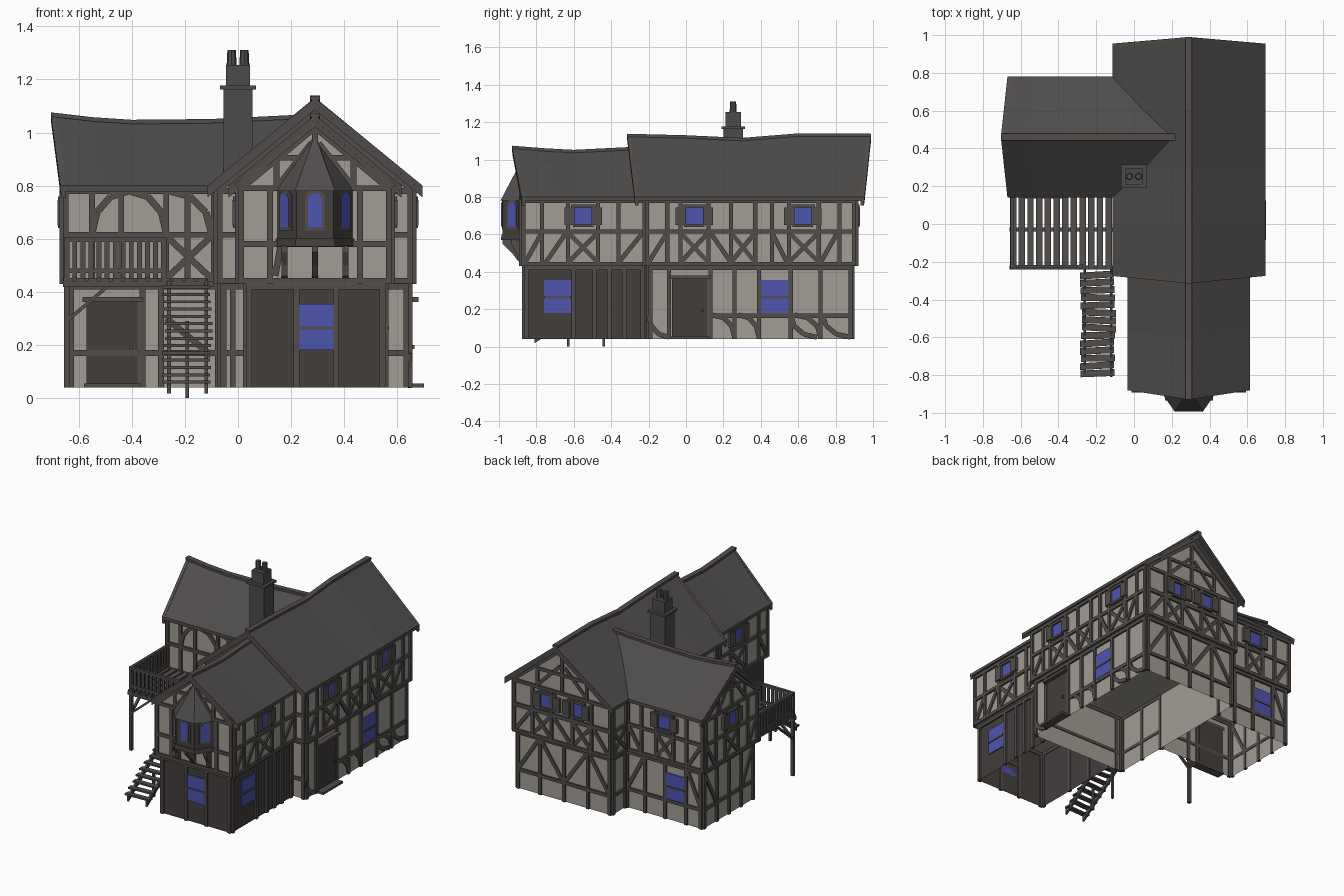
import bpy, bmesh, math, random
from mathutils import Vector as V

if "Cube" in bpy.data.objects:
    bpy.data.objects.remove(bpy.data.objects["Cube"])
random.seed(4)
COL = {"timber": (.082, .074, .071), "roof_shingle": (.078, .073, .071), "plaster": (.36, .335, .295),
       "blue_glass": (.075, .092, .42), "dark_plank": (.056, .049, .046), "chimney_stone": (.075, .07, .068)}
MAT = {}
for n, c in COL.items():
    MAT[n] = bpy.data.materials.new(n)
    MAT[n].diffuse_color = (*c, 1)
parts = {}

def part(name, mat):
    if name not in parts:
        parts[name] = (bmesh.new(), mat)
    return parts[name][0]

def loft(bm, a, b, caps=True):
    va, vb = [bm.verts.new(p) for p in a], [bm.verts.new(p) for p in b]
    for i in range(len(a)):
        j = (i + 1) % len(a)
        bm.faces.new((va[i], va[j], vb[j], vb[i]))
    if caps:
        bm.faces.new(va)
        bm.faces.new(vb)

def box(bm, x0, x1, y0, y1, z0, z1, caps=True):
    r = lambda z: [V((x0, y0, z)), V((x1, y0, z)), V((x1, y1, z)), V((x0, y1, z))]
    loft(bm, r(z0), r(z1), caps)

def bar(bm, p, q, s, t):  # beam from p to q, with full cross-section vectors s and t
    p, q, s, t = V(p), V(q), V(s) / 2, V(t) / 2
    loft(bm, [p - s - t, p + s - t, p + s + t, p - s + t], [q - s - t, q + s - t, q + s + t, q - s + t])

# wall frames: origin, horizontal direction, outward normal
def wx(y, s): return V((0, y, 0)), V((1, 0, 0)), V((0, s, 0))
def wy(x, s): return V((x, 0, 0)), V((0, 1, 0)), V((s, 0, 0))
def shape(bm, W, pts, d, d0=-.005):
    f = lambda k: [W[0] + W[1] * u + W[2] * k + V((0, 0, z)) for u, z in pts]
    loft(bm, f(d0), f(d))

def rect(bm, W, u0, u1, z0, z1, d, d0=-.005):
    shape(bm, W, [(u0, z0), (u1, z0), (u1, z1), (u0, z1)], d, d0)

def strut(W, a, b, w=.024, d=.01):
    du, dz = b[0] - a[0], b[1] - a[1]
    l = math.hypot(du, dz) * 2 / w
    n = (-dz / l, du / l)
    shape(part("timber_frame", "timber"), W, [(a[0] - n[0], a[1] - n[1]), (b[0] - n[0], b[1] - n[1]),
          (b[0] + n[0], b[1] + n[1]), (a[0] + n[0], a[1] + n[1])], d)

def arc(W, u0, z0, u1, z1):  # curved brace, leaves its post vertically
    P = [(u0 + (u1 - u0) * (1 - math.cos(t)), z0 + (z1 - z0) * math.sin(t)) for t in (0, .52, 1.05, 1.57)]
    for a, b in zip(P, P[1:]):
        strut(W, a, b, .026, .009)

def frame(W, u0, u1, z0, z1, posts, rails, xs=(), diags=(), arcs=()):
    for u in [u0 + .011, u1 - .011] + list(posts):
        strut(W, (u, z0), (u, z1), .022, .012)
    for z in rails:
        strut(W, (u0, z), (u1, z), .022, .012)
    for a, b, za, zb in xs:
        strut(W, (a, za), (b, zb)); strut(W, (a, zb), (b, za), .024, .008)
    for d in diags:
        strut(W, d[:2], d[2:])
    for a in arcs:
        arc(W, *a)

def shutter_window(W, u, z=.7):
    rect(part("small_window_glass", "blue_glass"), W, u - .048, u + .048, z - .048, z + .048, .006, 0)
    t = part("window_shutters", "timber")
    for s in (-1, 1):
        a, b = sorted((u + s * .046, u + s * .1))
        rect(t, W, a, b, z - .05, z + .045, .02)
    rect(t, W, u - .065, u + .065, z + .043, z + .06, .018)
    rect(t, W, u - .055, u + .055, z - .06, z - .045, .018)

def big_window(W, u0, u1):
    rect(part("large_window_glass", "blue_glass"), W, u0, u1, .18, .355, .008, 0)
    rect(part("window_bars", "timber"), W, u0, u1, .258, .27, .013)

def door(W, u0, u1):
    rect(part("doors", "dark_plank"), W, u0, u1, .05, .365, .009)
    t = part("door_trim", "timber")
    rect(t, W, u0 - .015, u1 + .015, .362, .38, .035)
    rect(t, W, u0 - .01, u1 + .01, .04, .055, .055)
    rect(t, W, u1 - .035, u1 - .022, .185, .2, .02)

# lower walls, open underneath
box(part("ground_floor_walls", "plaster"), -.065, .645, -.2, .89, .04, .43, False)
box(part("ground_floor_walls", "plaster"), -.64, -.065, .19, .735, .04, .43, False)
box(part("front_plank_walls", "dark_plank"), .03, .555, -.865, -.2, .04, .43, False)

# upper storeys with gables
def upper(name, axis, c, hw, t0, t1, ze, zr):
    prof = [(c - hw, .43), (c + hw, .43), (c + hw, ze), (c, zr), (c - hw, ze)]
    f = lambda t: [V((u, t, z)) if axis == 'y' else V((t, u, z)) for u, z in prof]
    loft(part(name, "plaster"), f(t0), f(t1))
upper("main_upper_walls", 'y', .29, .37, -.22, .91, .79, 1.085)
upper("front_upper_walls", 'y', .29, .29, -.88, -.2, .79, 1.02)
upper("wing_upper_walls", 'x', .46, .285, -.66, 0, .79, 1.01)

# sagging gable roofs with ridge caps and barge boards
def roof(name, axis, c, hw, ridge, e0, e1, ez, ends):
    P = (lambda t, u, z: V((u, t, z))) if axis == 'y' else (lambda t, u, z: V((t, u, z)))
    bm = part(name, "roof_shingle")
    r0, r1 = ridge[0][0], ridge[-1][0]
    rings = []
    for t, z in ridge:
        e = e0 + (e1 - e0) * (t - r0) / (r1 - r0)
        pts = [P(e, c - hw, ez), P(t, c, z), P(e, c + hw, ez)]
        rings.append([bm.verts.new(p) for p in pts + [p - V((0, 0, .022)) for p in reversed(pts)]])
    for a, b in zip(rings, rings[1:]):
        for i in range(6):
            bm.faces.new((a[i], a[(i + 1) % 6], b[(i + 1) % 6], b[i]))
    bm.faces.new(rings[0]); bm.faces.new(rings[-1])
    tm = part("ridge_and_barge_boards", "timber")
    for (a, za), (b, zb) in zip(ridge, ridge[1:]):
        bar(tm, P(a, c, za), P(b, c, zb), P(0, .036, 0), (0, 0, .016))
    for k in ends:
        r, z = ridge[k]
        e, inn = (e0, .012) if k == 0 else (e1, -.012)
        for s in (-1, 1):
            bar(tm, P(e + inn, c + s * hw, ez - .022), P(r + inn, c, z - .022), (0, 0, .045), P(.018, 0, 0))
roof("main_roof", 'y', .29, .405, [(-.315, 1.13), (0, 1.122), (.3, 1.108), (.6, 1.132), (.99, 1.13)],
     -.275, .955, .8, (0, -1))
roof("front_roof", 'y', .29, .325, [(-.93, 1.066), (-.75, 1.052), (-.6, 1.044), (-.28, 1.06)], -.88, -.26, .8, (0,))
roof("wing_roof", 'x', .46, .32, [(-.705, 1.068), (-.55, 1.05), (-.4, 1.04), (-.1, 1.043), (.25, 1.06)],
     -.67, .2, .8, (0,))

UP = (.442, .615, .78)
# east side
E = wy(.66, 1)
frame(E, -.22, .91, .43, .79, [-.1, -.03, .12, .24, .37, .46, .55, .71, .82], UP,
      [(-.03, .12, .45, .61), (.55, .71, .45, .61), (.24, .37, .45, .61)],
      [(-.2, .45, -.1, .61), (.24, .45, .13, .61), (.46, .61, .54, .45), (.72, .45, .81, .61)])
E2 = wy(.58, 1)
frame(E2, -.88, -.21, .43, .79, [-.77, -.63, -.47, -.36], UP, [(-.63, -.47, .45, .61)],
      [(-.86, .45, -.77, .61), (-.75, .45, -.64, .61), (-.36, .45, -.23, .61)])
for W, u in ((E, .045), (E, .625), (E2, -.55)):
    shutter_window(W, u)
EL = wy(.645, 1)
frame(EL, -.2, .89, .04, .43, [-.09, .13, .26, .39, .56, .72], (.42,), (), [],
      [(-.2, .17, -.09, .05), (.26, .05, .14, .17), (.39, .05, .28, .17), (.56, .17, .7, .05),
       (.72, .05, .58, .17), (.73, .17, .88, .05)])
strut(EL, (.13, .165), (.89, .165))
big_window(EL, .4, .55)
door(EL, -.075, .115)
EP = wy(.555, 1)
frame(EP, -.865, -.22, .04, .43, [-.6, -.49, -.41, -.33], (.42,))
big_window(EP, -.76, -.615)

# north gable and wing back
N = wx(.91, 1)
frame(N, -.08, .66, .43, .79, [.07, .21, .37, .51], UP + (.62,),
      [(.07, .21, .45, .61), (.37, .51, .45, .61)], [(-.06, .45, .06, .61), (.64, .45, .52, .61), (.22, .45, .36, .61)])
shutter_window(N, .18); shutter_window(N, .4)
NL = wx(.89, 1)
frame(NL, -.065, .645, .04, .43, [.11, .29, .47], (.17, .42), (),
      [(-.05, .18, .1, .41), (.63, .18, .48, .41), (.12, .41, .28, .18), (.46, .41, .3, .18)])
NW = wx(.745, 1)
frame(NW, -.66, -.08, .43, .79, [-.53, -.43, -.3, -.19], UP, [(-.43, -.3, .45, .61)],
      [(-.64, .61, -.54, .45), (-.19, .45, -.09, .61)])
shutter_window(NW, -.365)
NWL = wx(.735, 1)
frame(NWL, -.64, -.065, .04, .43, [-.52, -.36, -.21], (.17, .42), (), [(-.63, .18, -.53, .41), (-.08, .18, -.2, .41)])
big_window(NWL, -.51, -.37)

# west sides
G = wy(-.66, -1)
frame(G, .175, .745, .43, .79, [.29, .39, .53, .63], UP, [(.39, .53, .45, .61)], [(.19, .61, .28, .45), (.73, .61, .64, .45)])
shutter_window(G, .46)
frame(wy(-.64, -1), .19, .735, .04, .43, [.33, .46, .59], (.17, .42), (), [(.2, .41, .32, .18), (.72, .41, .6, .18)])
Wm = wy(-.08, -1)
frame(Wm, -.22, .17, .43, .79, [-.02], UP, [(-.2, -.03, .45, .61)])
frame(wy(-.065, -1), -.2, .19, .04, .43, [0], (.17, .42))
frame(Wm, .75, .91, .43, .79, [], UP, [(.76, .9, .45, .61)])
frame(wy(-.065, -1), .74, .89, .04, .43, [], (.17, .42))
W2 = wy(0, -1)
frame(W2, -.88, -.21, .43, .79, [-.77, -.63, -.47, -.36], UP, [(-.63, -.47, .45, .61)], [(-.86, .45, -.77, .61), (-.36, .45, -.23, .61)])
shutter_window(W2, -.55)
frame(wy(.03, -1), -.865, -.22, .04, .43, [-.6, -.41], (.42,))

# south fronts
S = wx(-.88, -1)
frame(S, 0, .58, .43, .79, [.12, .46], (.442, .58, .79), (), [(.14, .46, .16, .57)])
frame(wx(-.22, -1), -.08, .66, .43, .79, [], UP)
frame(wx(-.2, -1), -.065, .645, .04, .43, [-.02], (.17, .42))
SP = wx(-.865, -1)
frame(SP, .03, .555, .04, .43, [.22, .37], (.42,))
big_window(SP, .222, .362)
SW = wx(.175, -1)
frame(SW, -.66, -.08, .43, .79, [-.55, -.44, -.27, -.19], UP, [(-.27, -.1, .45, .61)], (),
      [(-.55, .62, -.41, .78), (-.27, .62, -.41, .78), (-.1, .62, -.26, .78)])
SL = wx(.19, -1)
frame(SL, -.64, -.065, .04, .43, [-.36, -.29], (.17, .42), (), [(-.27, .3, -.1, .16)])
door(SL, -.57, -.375)

# gable timbers
for W, c, hw, zr in ((S, .29, .29, 1.03), (N, .29, .37, 1.09), (G, .46, .285, 1.02), (wx(-.22, -1), .29, .37, 1.09)):
    strut(W, (c, .79), (c, zr), .022)
    strut(W, (c - hw * .52, .905), (c + hw * .52, .905), .02)
    for s in (-1, 1):
        strut(W, (c + s * hw, .79), (c, zr), .04, .013)
        strut(W, (c + s * hw * .5, .79), (c + s * hw * .5, .9), .022)
        strut(W, (c + s * hw * .48, .8), (c + s * hw * .05, .96), .022, .008)

# oriel bay with pointed roof and brackets
def ring(k, d, z): return [V((.29 + x * k, y, z)) for x, y in ((-.148, -.87), (-.07, -.98 - d), (.07, -.98 - d), (.148, -.87))]
oriel = part("oriel_bay", "dark_plank")
loft(oriel, ring(1, 0, .6), ring(1, 0, .79))
loft(oriel, ring(1.07, .01, .57), ring(1.04, .006, .6))
orf = part("oriel_roof", "roof_shingle")
loft(orf, ring(1.08, .012, .78), [V((.29 + s * .003, y, .985)) for s, y in ((-1, -.87), (-1, -.885), (1, -.885), (1, -.87))])
R = ring(1, 0, 0)
for a, b in zip(R, R[1:]):
    u = (b - a).normalized()
    F, m = (a, u, u.cross(V((0, 0, 1)))), (b - a).length / 2
    pts = lambda w, z0, z1: [(m - w, z0), (m + w, z0), (m + w, z1 - .02), (m + w * .5, z1), (m - w * .5, z1), (m - w, z1 - .02)]
    shape(part("oriel_frames", "timber"), F, pts(.038, .63, .782), .005)
    shape(part("oriel_glass", "blue_glass"), F, pts(.027, .642, .77), .008, 0)
for x, d in ((.175, .055), (.29, .1), (.405, .055)):
    prof = [(-.875, .44), (-.9, .46), (-.88 - d * .5, .5), (-.88 - d, .55), (-.88 - d, .575), (-.875, .575)]
    loft(part("oriel_brackets", "timber"), [V((x - .012, y, z)) for y, z in prof], [V((x + .012, y, z)) for y, z in prof])

# chimney
ch = part("chimney", "chimney_stone")
box(ch, -.055, .055, .2, .305, .75, 1.165)
box(ch, -.068, .068, .19, .315, 1.163, 1.178)
box(ch, -.046, .046, .21, .295, 1.178, 1.255)
for x in (-.024, .024):
    c = lambda z, r: [V((x + r * math.cos(i * math.pi / 4), .252 + r * math.sin(i * math.pi / 4), z)) for i in range(8)]
    loft(part("chimney_pots", "chimney_stone"), c(1.25, .019), c(1.31, .016))

# balcony with railing
b = part("balcony_floor", "timber")
for i in range(12):
    x = -.64 + i * .046
    box(b, x - .017, x + .017, -.24, .18, .44, .452)
for y in (-.23, -.03, .15):
    box(b, -.66, -.09, y - .011, y + .011, .418, .44)
rl = part("balcony_railing", "timber")
box(rl, -.655, -.635, -.235, -.215, .04, .605)
box(rl, -.29, -.27, -.235, -.215, .44, .605)
for z in (.47, .588):
    box(rl, -.655, -.27, -.234, -.216, z, z + .018)
    box(rl, -.654, -.636, -.234, .175, z, z + .018)
for i in range(1, 12):
    x, y = -.645 + i * .0304, -.225 + i * .033
    box(rl, x - .009, x + .009, -.23, -.22, .452, .59)
    box(rl, -.65, -.64, y - .009, y + .009, .452, .59)
bar(rl, (-.645, -.225, .29), (-.48, -.225, .43), (.02, 0, 0), (0, .016, 0))
bar(rl, (-.645, -.225, .29), (-.645, -.06, .43), (0, .02, 0), (.016, 0, 0))

# stairs with uneven treads
st = part("stair_treads", "timber")
for i in range(14):
    y, z, j = -.79 + i * .04, .06 + i * .0275, random.uniform(-.007, .007)
    bar(st, (-.28 + j, y + j, z), (-.1 + j, y - j, z), (0, .036, 0), (0, 0, .011))
ss = part("stair_supports", "timber")
for x in (-.26, -.12):
    bar(ss, (x, -.81, .035), (x, -.23, .43), (.014, 0, 0), (0, 0, .035))
for y, z in ((-.44, .29), (-.63, .16)):
    box(ss, -.198, -.184, y - .007, y + .007, 0, z)

# turn the collected parts into objects
for name, (bm, mat) in parts.items():
    bmesh.ops.recalc_face_normals(bm, faces=bm.faces[:])
    me = bpy.data.meshes.new(name)
    bm.to_mesh(me)
    bm.free()
    me.materials.append(MAT[mat])
    bpy.context.collection.objects.link(bpy.data.objects.new(name, me))

for m in bpy.data.materials:
    if m.users and not m.is_grease_pencil:
        m.use_nodes = True
        m.node_tree.nodes["Principled BSDF"].inputs["Base Color"].default_value = m.diffuse_color
